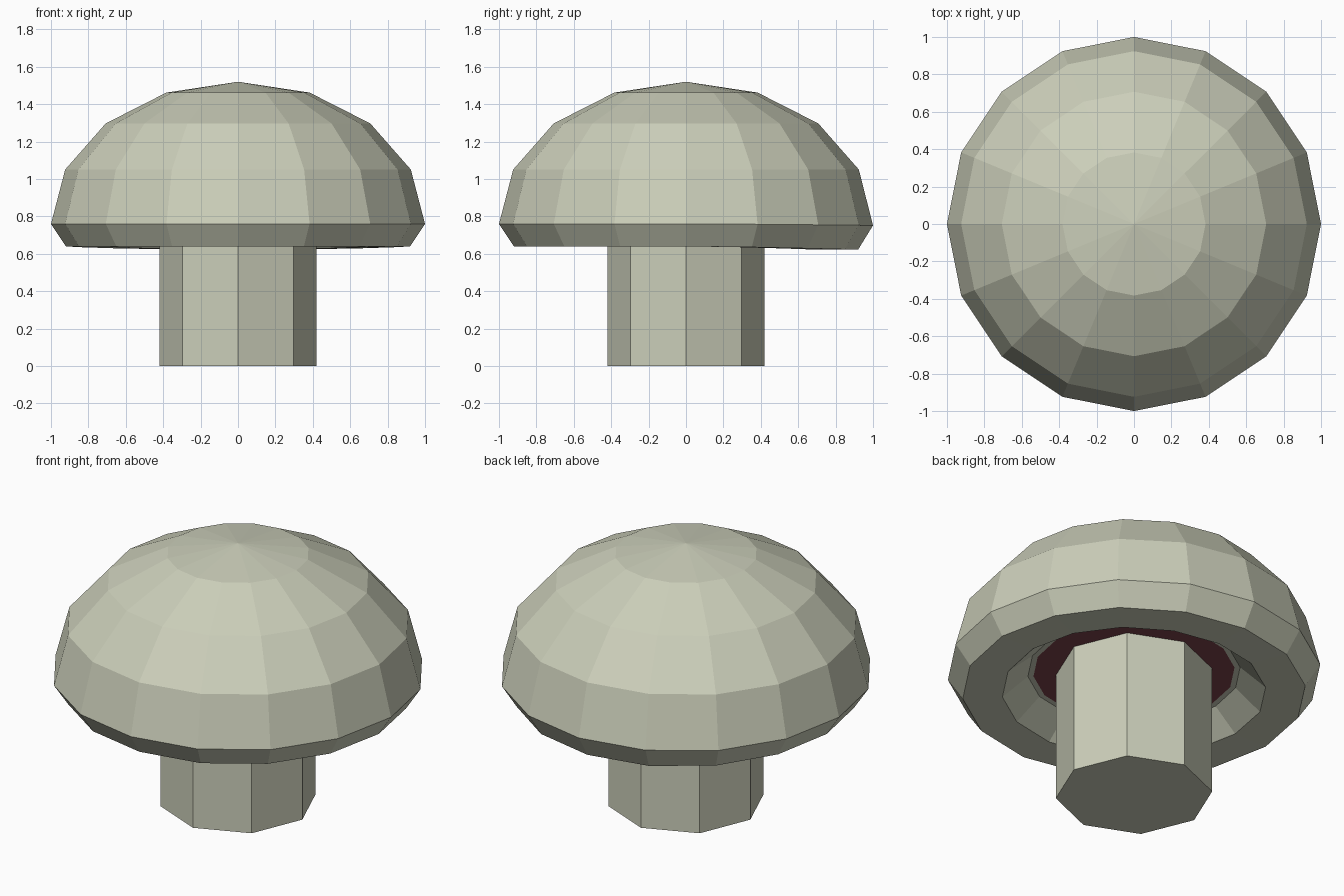
import bpy, bmesh, math

if "Cube" in bpy.data.objects:
    bpy.data.objects.remove(bpy.data.objects["Cube"])


def material(name, rgb):
    m = bpy.data.materials.new(name)
    m.diffuse_color = (*rgb, 1.0)
    m.use_nodes = True
    m.node_tree.nodes["Principled BSDF"].inputs["Base Color"].default_value = m.diffuse_color
    return m


BEIGE = material("pale_beige", (0.60, 0.62, 0.49))
MAROON = material("dark_maroon", (0.20, 0.055, 0.07))


def lathe(name, profile, sides, mats):
    """Revolve (radius, z) points from top to bottom into a closed faceted solid."""
    bm = bmesh.new()
    rings = []
    for r, z in profile:
        n = sides if r > 0 else 1
        rings.append([bm.verts.new((r * math.cos(i * math.tau / sides),
                                    r * math.sin(i * math.tau / sides), z))
                      for i in range(n)])
    for a, b in zip(rings, rings[1:]):
        for i in range(sides):
            j = (i + 1) % sides
            corners = [a[i % len(a)], b[i % len(b)], b[j % len(b)], a[j % len(a)]]
            bm.faces.new(list(dict.fromkeys(corners)))
    bmesh.ops.recalc_face_normals(bm, faces=bm.faces[:])
    mesh = bpy.data.meshes.new(name)
    bm.to_mesh(mesh)
    bm.free()
    for m in mats:
        mesh.materials.append(m)
    obj = bpy.data.objects.new(name, mesh)
    bpy.context.collection.objects.link(obj)
    return obj


# Cap: five-step dome, bevelled rim, flat lip and recessed underside
RIM_Z = 0.76
dome = [(math.sin(math.radians(a)), RIM_Z + 0.76 * math.cos(math.radians(a)))
        for a in (0, 22.5, 45, 67.5, 90)]
under = [(0.92, 0.64), (0.707, 0.64), (0.57, RIM_Z), (0.54, RIM_Z), (0, RIM_Z)]
cap = lathe("mushroom_cap", dome + under, 16, [BEIGE, MAROON])

# Dark centre of the recess
for p in cap.data.polygons:
    if p.normal.z < -0.9 and p.center.xy.length < 0.5:
        p.material_index = 1

# The rim sags slightly at the back
for v in cap.data.vertices:
    r = v.co.xy.length
    if v.co.y > 0 and r > 0.6 and v.co.z < 0.8:
        sag = 0.018 if v.co.z < 0.7 else 0.008
        v.co.z -= sag * (v.co.y / r) ** 1.5

# Stem: eight-sided column reaching into the cap
lathe("mushroom_stem", [(0, 0.78), (0.42, 0.78), (0.42, 0), (0, 0)], 8, [BEIGE])
